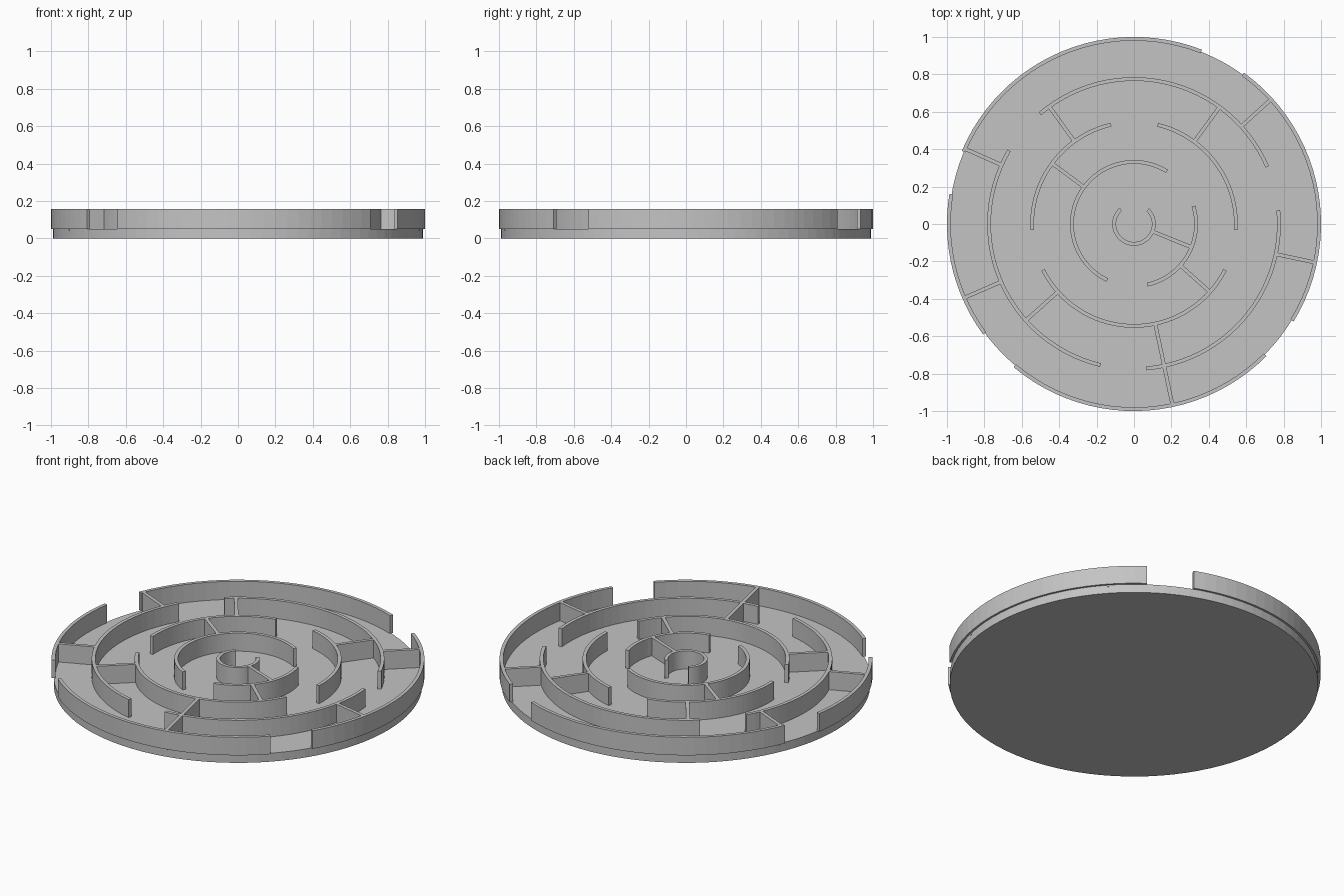
import bpy, bmesh
from math import radians, cos, sin, ceil
from mathutils import Matrix

cube = bpy.data.objects.get("Cube")
if cube:
    bpy.data.objects.remove(cube, do_unlink=True)

grey = bpy.data.materials.new("plain grey")
grey.use_nodes = True
colour = (0.55, 0.55, 0.55, 1)
grey.diffuse_color = colour
grey.node_tree.nodes["Principled BSDF"].inputs["Base Color"].default_value = colour

FLOOR, TOP, WALL = 0.05, 0.157, 0.02
STEP = 3.75


def finish(bm, name):
    bmesh.ops.recalc_face_normals(bm, faces=bm.faces[:])
    mesh = bpy.data.meshes.new(name)
    bm.to_mesh(mesh)
    bm.free()
    mesh.materials.append(grey)
    obj = bpy.data.objects.new(name, mesh)
    bpy.context.collection.objects.link(obj)
    return obj


def arc_wall(name, outer, start, end):
    """Curved wall: a rectangular section swept from start to end degrees."""
    bm = bmesh.new()
    inner = outer - WALL
    section = ((inner, FLOOR), (outer, FLOOR), (outer, TOP), (inner, TOP))
    count = ceil((end - start) / STEP)
    rings = []
    for i in range(count + 1):
        a = radians(start + (end - start) * i / count)
        rings.append([bm.verts.new((r * cos(a), r * sin(a), z)) for r, z in section])
    for p, q in zip(rings, rings[1:]):
        for k in range(4):
            n = (k + 1) % 4
            bm.faces.new((p[k], p[n], q[n], q[k]))
    bm.faces.new(rings[0])
    bm.faces.new(rings[-1])
    finish(bm, name)


def spoke_wall(name, angle, inner, outer):
    """Straight radial wall, sunk slightly into the floor."""
    bm = bmesh.new()
    low = FLOOR - 0.01
    place = (Matrix.Rotation(radians(angle), 4, "Z")
             @ Matrix.Translation(((inner + outer) / 2, 0, (low + TOP) / 2))
             @ Matrix.Diagonal((outer - inner, WALL, TOP - low, 1)))
    bmesh.ops.create_cube(bm, size=1, matrix=place)
    finish(bm, name)


# Floor disc
bm = bmesh.new()
bmesh.ops.create_cone(bm, cap_ends=True, segments=96, radius1=0.988, radius2=0.988,
                      depth=FLOOR, matrix=Matrix.Translation((0, 0, FLOOR / 2)))
finish(bm, "floor_disc")

# Concentric walls: outer radius and the spans in degrees
RIM, WIDE, MIDDLE, SMALL, CORE = 1.0, 0.785, 0.555, 0.342, 0.116
rings = {
    "rim_wall": (RIM, [(-31.4, 54), (68.7, 157), (170.7, 216.2), (229.9, 315)]),
    "wide_ring_wall": (WIDE, [(23.2, 130.5), (149.5, 256.6), (274.8, 365.5)]),
    "middle_ring_wall": (MIDDLE, [(-3.3, 76.6), (103, 183.4), (206.8, 333.2)]),
    "small_ring_wall": (SMALL, [(-77.6, 16.7), (58, 244.7)]),
    "core_wall": (CORE, [(132, 406)]),
}
for name, (radius, spans) in rings.items():
    for i, (start, end) in enumerate(spans):
        arc_wall(f"{name}_{i + 1}", radius, start, end)

# Radial walls between neighbouring rings
spokes = [
    (42.3, WIDE, RIM), (156, WIDE, RIM), (203.5, WIDE, RIM), (-12, WIDE, RIM),
    (-78, MIDDLE, RIM), (53.8, MIDDLE, WIDE), (125.8, MIDDLE, WIDE), (221.7, MIDDLE, WIDE),
    (143.5, SMALL, MIDDLE), (-41.8, SMALL, MIDDLE), (-22, CORE, SMALL),
]
for i, (angle, inner, outer) in enumerate(spokes):
    spoke_wall(f"spoke_wall_{i + 1}", angle, inner - WALL / 2, outer - WALL / 2)
